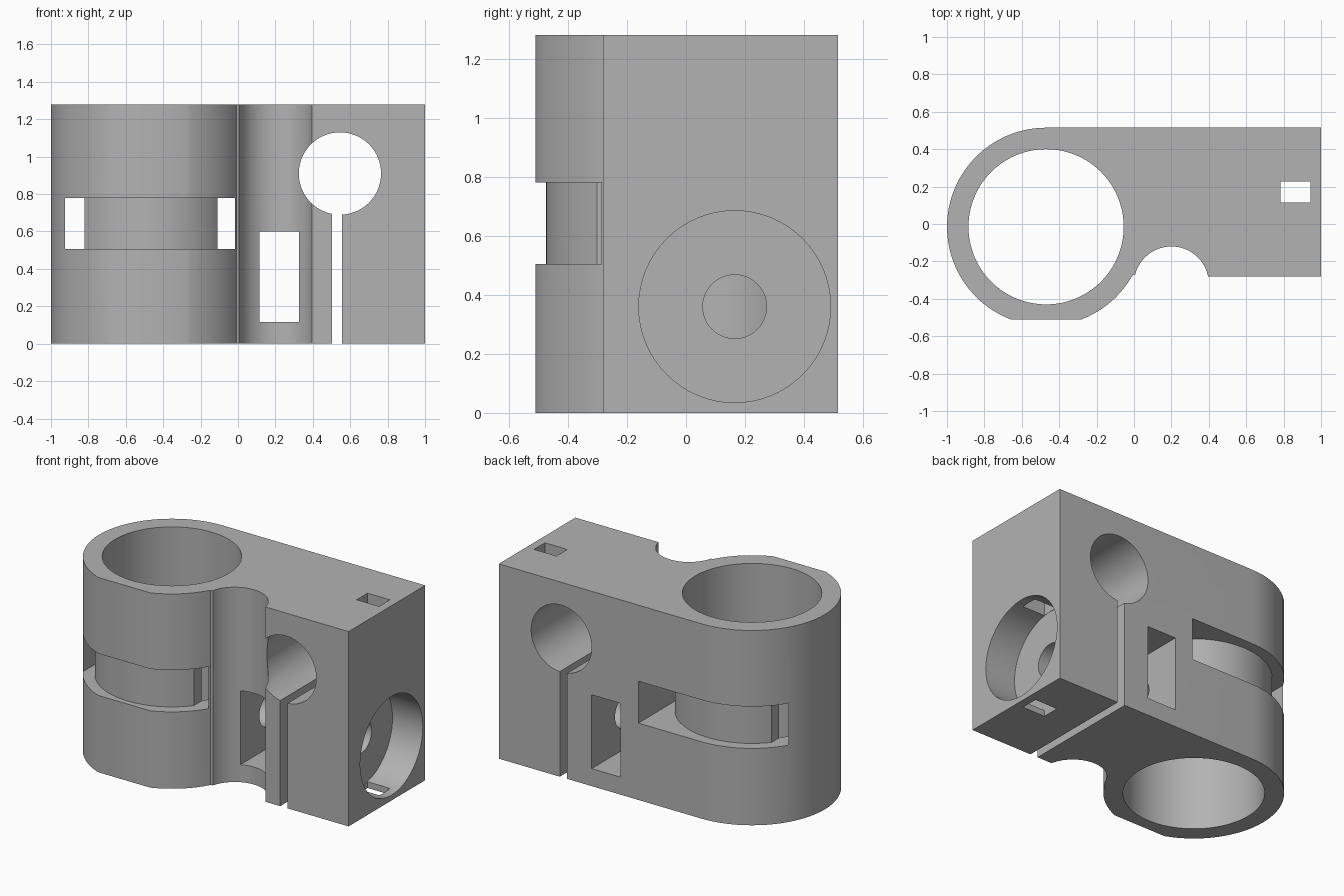
import bpy, bmesh, math
from mathutils import Matrix, Vector

if "Cube" in bpy.data.objects:
    bpy.data.objects.remove(bpy.data.objects["Cube"])

H = 1.28                      # block height
CX, CY = -0.47, -0.015        # centre of the large vertical bore
R_OUT, R_BORE, R_CORE = 0.53, 0.415, 0.46

grey = bpy.data.materials.new("plain grey")
grey.diffuse_color = (0.45, 0.45, 0.45, 1)
grey.use_nodes = True
grey.node_tree.nodes["Principled BSDF"].inputs["Base Color"].default_value = grey.diffuse_color


def finish(name, bm):
    bmesh.ops.recalc_face_normals(bm, faces=bm.faces)
    mesh = bpy.data.meshes.new(name)
    bm.to_mesh(mesh)
    bm.free()
    mesh.materials.append(grey)
    ob = bpy.data.objects.new(name, mesh)
    bpy.context.collection.objects.link(ob)
    return ob


def box(name, x, y, z):
    bm = bmesh.new()
    lo, hi = Vector((x[0], y[0], z[0])), Vector((x[1], y[1], z[1]))
    m = Matrix.Translation((lo + hi) / 2) @ Matrix.Diagonal((*(hi - lo), 1))
    bmesh.ops.create_cube(bm, size=1, matrix=m)
    return finish(name, bm)


def cylinder(name, r, start, end, n=64):
    a, b = Vector(start), Vector(end)
    turn = (b - a).to_track_quat('Z', 'Y').to_matrix().to_4x4()
    bm = bmesh.new()
    bmesh.ops.create_cone(bm, cap_ends=True, segments=n, radius1=r, radius2=r,
                          depth=(b - a).length,
                          matrix=Matrix.Translation((a + b) / 2) @ turn)
    return finish(name, bm)


def combine(target, tool, operation='DIFFERENCE'):
    mod = target.modifiers.new(tool.name, 'BOOLEAN')
    mod.operation, mod.solver, mod.object = operation, 'EXACT', tool
    bpy.context.view_layer.objects.active = target
    bpy.ops.object.modifier_apply(modifier=mod.name)
    bpy.data.objects.remove(tool, do_unlink=True)


def arc(cx, cy, r, a0, a1, n):
    return [(cx + r * math.cos(a0 + (a1 - a0) * i / n),
             cy + r * math.sin(a0 + (a1 - a0) * i / n)) for i in range(n + 1)]


# Clamp body: round end with a flat at the front, concave relief, square end
flat = math.asin((-0.51 - CY) / R_OUT)
nx, ny, nr = 0.2, -0.32, 0.2
outline = arc(CX, CY, R_OUT, math.pi / 2, math.pi - flat, 32)
outline += arc(CX, CY, R_OUT, flat, math.asin((-0.275 - CY) / R_OUT), 10)
outline += arc(nx, ny, nr, math.pi - math.asin(0.05 / nr), math.asin(0.04 / nr), 24)
outline += [(1, -0.28), (1, CY + R_OUT)]
bm = bmesh.new()
face = bm.faces.new([bm.verts.new((x, y, 0)) for x, y in outline])
top = bmesh.ops.extrude_face_region(bm, geom=[face])['geom']
bmesh.ops.translate(bm, vec=(0, 0, H),
                    verts=[v for v in top if isinstance(v, bmesh.types.BMVert)])
body = finish("clamp_body", bm)

# Strap channel: slot through the round end that leaves a truncated core
channel = box("strap_channel", (-0.925, -0.015), (-0.8, 0.8), (0.505, 0.78))
core = cylinder("strap_core", R_CORE, (CX, CY, 0.3), (CX, CY, 1.0))
combine(core, box("core_limits", (-0.82, -0.11), (-0.7, 0.7), (0.2, 1.1)), 'INTERSECT')
combine(channel, core)
combine(body, channel)

# Large vertical bore and the crosswise rod bore with its clamping slit
combine(body, cylinder("vertical_bore", R_BORE, (CX, CY, -0.2), (CX, CY, H + 0.2), 80))
combine(body, cylinder("rod_bore", 0.22, (0.545, -0.8, 0.91), (0.545, 0.8, 0.91)))
combine(body, box("clamp_slit", (0.503, 0.557), (-0.8, 0.8), (-0.1, 0.8)))

# Nut window, screw hole and screw head recess
combine(body, box("nut_window", (0.115, 0.325), (-0.8, 0.8), (0.115, 0.60)))
combine(body, cylinder("screw_hole", 0.108, (-0.4, 0.165, 0.36), (0.9, 0.165, 0.36), 48))
combine(body, cylinder("head_recess", 0.325, (0.78, 0.165, 0.36), (1.2, 0.165, 0.36)))

# Small rectangular passage from top to bottom
combine(body, box("small_passage", (0.782, 0.945), (0.115, 0.228), (-0.2, H + 0.2)))

# Smooth curved walls, keep hard edges
bpy.ops.object.select_all(action='DESELECT')
body.select_set(True)
bpy.context.view_layer.objects.active = body
bpy.ops.object.shade_smooth_by_angle(angle=math.radians(25))
